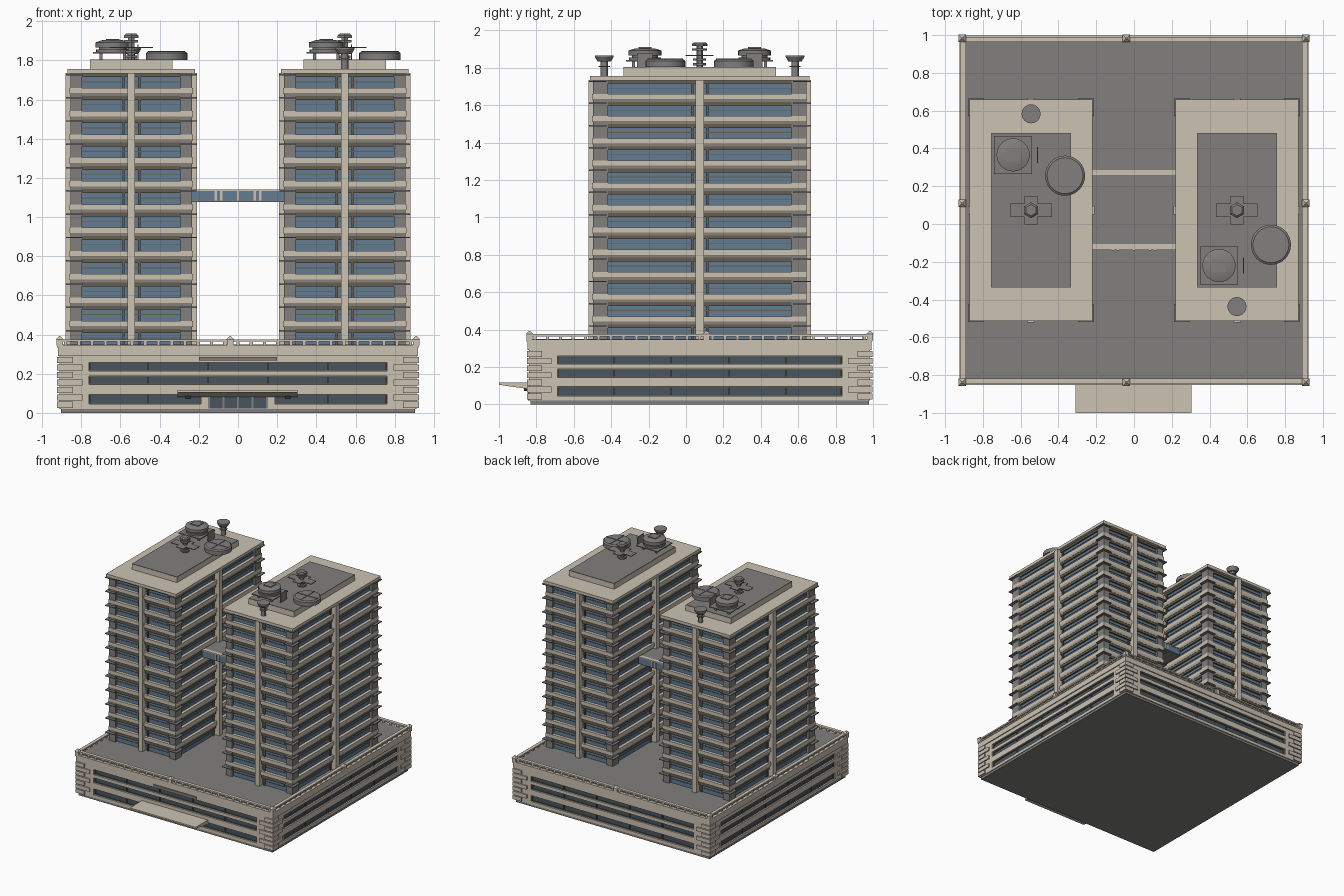
import bpy, bmesh, math
from mathutils import Matrix

if "Cube" in bpy.data.objects:
    bpy.data.objects.remove(bpy.data.objects["Cube"])


def material(name, r, g, b):
    m = bpy.data.materials.new(name)
    m.use_nodes = True
    m.diffuse_color = (r, g, b, 1)
    m.node_tree.nodes["Principled BSDF"].inputs["Base Color"].default_value = (r, g, b, 1)
    return m


CREAM = material("cream stone", 0.60, 0.54, 0.45)
GREY = material("roof grey", 0.22, 0.215, 0.205)
DARK = material("dark podium glass", 0.065, 0.09, 0.115)
BLUE = material("blue tower glass", 0.125, 0.2, 0.29)
FRAME = material("bronze frame", 0.13, 0.11, 0.08)
BLACK = material("black fitting", 0.03, 0.03, 0.03)

CY = 0.073          # building centre line in y
P = 0.912           # podium wall half width


class Part:
    """Collects simple solids into one named object."""
    def __init__(self, name, mat):
        self.name, self.mat, self.bm = name, mat, bmesh.new()

    def box(self, x0, x1, y0, y1, z0, z1, taper=0):
        """Axis-aligned box; taper pulls in the bottom edge."""
        v = bmesh.ops.create_cube(self.bm, size=1)["verts"]
        for p in v:
            t = taper if p.co.z < 0 else 0
            p.co = (x1 - t if p.co.x > 0 else x0 + t,
                    y1 - t if p.co.y > 0 else y0 + t,
                    z1 if p.co.z > 0 else z0)
        return v

    def slab(self, cx, cy, hx, hy, z0, z1, taper=0):
        return self.box(cx - hx, cx + hx, cy - hy, cy + hy, z0, z1, taper)

    def drum(self, cx, cy, r, z0, z1, r2=None, sides=24):
        bmesh.ops.create_cone(self.bm, cap_ends=True, segments=sides, radius1=r,
                              radius2=r if r2 is None else r2, depth=z1 - z0,
                              matrix=Matrix.Translation((cx, cy, (z0 + z1) / 2)))

    def around(self, a0, a1, d0, d1, z0, z1):
        """Box on each podium side: a runs along the side, d is distance outward."""
        for k in range(4):
            v = self.box(a0, a1, -d1, -d0, z0, z1)
            m = Matrix.Translation((0, CY, 0)) @ Matrix.Rotation(k * math.pi / 2, 4, 'Z')
            bmesh.ops.transform(self.bm, matrix=m, verts=v)

    def done(self, smooth=False):
        me = bpy.data.meshes.new(self.name)
        self.bm.to_mesh(me)
        self.bm.free()
        me.materials.append(self.mat)
        ob = bpy.data.objects.new(self.name, me)
        bpy.context.collection.objects.link(ob)
        if smooth:
            bpy.ops.object.select_all(action='DESELECT')
            ob.select_set(True)
            bpy.context.view_layer.objects.active = ob
            bpy.ops.object.shade_smooth_by_angle(angle=math.radians(30))


# Podium: plinth, glass core, and stone bands leaving three window slots
p = Part("podium_plinth", GREY)
p.slab(0, CY, 0.905, 0.905, 0, 0.022)
p.done()
p = Part("podium_glass", DARK)
p.slab(0, CY, 0.893, 0.893, 0.02, 0.3)
p.done()

SLOTS = [(0.045, 0.095), (0.145, 0.188), (0.215, 0.258)]
p = Part("podium_walls", CREAM)
z = 0.02
for lo, hi in SLOTS + [(0.34, 0.34)]:
    p.slab(0, CY, P, P, z, lo)
    z = hi
for sx in (-1, 1):
    for sy in (-1, 1):
        p.slab(sx * 0.836, CY + sy * 0.836, 0.076, 0.076, 0.021, 0.339)
    p.slab(sx * 0.17, CY - 0.9, 0.02, 0.012, 0.03, 0.12)
p.slab(0, CY, 0.92, 0.92, 0.29, 0.335)
p.slab(0, CY, 0.925, 0.925, 0.335, 0.346)
p.done()

# Alternating corner stones
p = Part("corner_quoins", CREAM)
for i in range(7):
    w = 0.13 if i % 2 else 0.08
    z = 0.026 + i * 0.038
    for s in (-1, 1):
        a = sorted((s * 0.923, s * (0.923 - w)))
        p.around(a[0], a[1], 0.85, 0.923, z, z + 0.031)
p.done()

p = Part("podium_window_frames", FRAME)
for lo, hi in SLOTS:
    for a in (-0.755, -0.46, -0.155, 0.155, 0.46, 0.755):
        p.around(a - 0.004, a + 0.004, 0.89, 0.902, lo, hi)
    p.around(-0.76, 0.76, 0.89, 0.9, lo, lo + 0.004)
    p.around(-0.76, 0.76, 0.89, 0.9, hi - 0.004, hi)
p.done()

p = Part("podium_roof", GREY)
p.slab(0, CY, 0.9, 0.9, 0.33, 0.349)
p.done()

# Roof balustrade
p = Part("balustrade", CREAM)
p.around(-0.92, 0.92, 0.89, 0.918, 0.364, 0.376)
for i in range(27):
    a = -0.88 + i * 0.0677
    p.around(a - 0.008, a + 0.008, 0.896, 0.912, 0.344, 0.366)
posts = [(sx * 0.91, CY + sy * 0.91) for sx in (-1, 1) for sy in (-1, 1)]
posts += [(-0.04, CY - 0.91), (-0.04, CY + 0.91), (-0.91, 0.11), (0.91, 0.11)]
for x, y in posts:
    p.slab(x, y, 0.016, 0.016, 0.344, 0.378)
    v = p.slab(x, y, 0.02, 0.02, 0.376, 0.392)
    for q in v:
        if q.co.z > 0.38:
            q.co.x, q.co.y = x + (q.co.x - x) * 0.2, y + (q.co.y - y) * 0.2
p.done()

# Entrance: wedge canopy, doors, lamps and a plain panel above
FY = CY - P
p = Part("entrance_canopy", CREAM)
for q in p.box(-0.31, 0.305, -1, FY + 0.01, 0.105, 0.117):
    if q.co.y > -0.9 and q.co.z < 0.11:
        q.co.z = 0.08
p.done()
p = Part("entrance_surround", GREY)
for x in (-0.148, -0.075, 0, 0.075, 0.148):
    p.slab(x, FY + 0.005, 0.005, 0.012, 0.022, 0.1)
p.slab(0, FY + 0.005, 0.15, 0.012, 0.088, 0.1)
p.slab(0, FY, 0.2, 0.008, 0.267, 0.285)
p.done()
p = Part("entrance_doors", DARK)
p.box(-0.145, 0.145, FY - 0.003, FY + 0.004, 0.022, 0.09)
p.done()
p = Part("entrance_lamps", BLACK)
for x in (-0.255, 0.255):
    p.slab(x, FY - 0.012, 0.014, 0.014, 0.072, 0.1)
p.done()

# Towers
HX, HY, TOP, PITCH, FLOORS = 0.315, 0.575, 1.735, 0.119, 12
CORNERS = [(sx, sy) for sx in (-1, 1) for sy in (-1, 1)]


def tower(side, cx, m):
    """One tower; m mirrors the rooftop plant front to back."""
    heads = [TOP] + [1.618 - PITCH * k for k in range(FLOORS - 1)]

    p = Part(side + "_tower_glass", BLUE)
    p.slab(cx, CY, HX - 0.025, HY - 0.025, 0.34, TOP)
    p.done()

    p = Part(side + "_tower_window_frames", FRAME)
    for h in heads:
        p.slab(cx, CY, HX - 0.012, HY - 0.012, h - 0.02, h)
        p.slab(cx, CY, HX - 0.021, HY - 0.021, h - 0.047, h - 0.043)
    for s in (-1, 1):
        for a in (-0.04, 0.04):
            p.slab(cx + a, CY + s * (HY - 0.025), 0.006, 0.01, 0.34, TOP)
            p.slab(cx + s * (HX - 0.025), CY + a, 0.01, 0.006, 0.34, TOP)
    p.done()

    p = Part(side + "_tower_corners", GREY)
    for sx, sy in CORNERS:
        p.slab(cx + sx * (HX - 0.034), CY + sy * (HY - 0.045), 0.03, 0.04, 0.34, TOP)
        for h in heads:
            p.slab(cx + sx * (HX - 0.024), CY + sy * (HY - 0.03), 0.042, 0.047, h - 0.012, h - 0.005)
    p.done()

    p = Part(side + "_tower_spandrels", CREAM)
    for h in heads[1:]:
        p.slab(cx, CY, HX, HY, h + 0.015, h + 0.042)
        p.slab(cx, CY, HX, HY, h, h + 0.015, 0.01)
    p.done()

    p = Part(side + "_tower_pilasters", CREAM)
    for s in (-1, 1):
        p.slab(cx, CY + s * (HY - 0.005), 0.019, 0.025, 0.34, TOP)
        p.slab(cx + s * (HX - 0.005), CY, 0.025, 0.022, 0.34, TOP)
    p.done()

    p = Part(side + "_tower_roof", CREAM)
    p.slab(cx, CY, 0.326, 0.587, TOP - 0.002, 1.757)
    p.slab(cx, CY, 0.211, 0.408, 1.755, 1.801)
    p.done()
    p = Part(side + "_tower_roof_deck", GREY)
    p.slab(cx, CY, 0.21, 0.407, 1.8, 1.805)
    p.done()

    # Cooling unit on a legged frame, with a thin panel beside it
    x, y = cx - 0.095, CY + m * 0.293
    p = Part(side + "_cooling_unit", GREY)
    p.slab(x, y, 0.1, 0.1, 1.834, 1.842)
    for sx, sy in CORNERS:
        p.slab(x + sx * 0.06, y + sy * 0.06, 0.008, 0.008, 1.8, 1.836)
    p.drum(x, y, 0.085, 1.842, 1.855)
    p.drum(x, y, 0.07, 1.855, 1.866)
    p.drum(x, y, 0.088, 1.866, 1.892)
    p.drum(x, y, 0.088, 1.892, 1.904, 0.05)
    p.slab(x, y, 0.035, 0.035, 1.9, 1.91)
    p.slab(cx + 0.035, y, 0.003, 0.042, 1.8, 1.88)
    p.done(True)

    # Wide low fan with crossed ribs
    x, y = cx + 0.18, CY + m * 0.183
    p = Part(side + "_roof_fan", GREY)
    p.drum(x, y, 0.106, 1.803, 1.837, sides=32)
    p.drum(x, y, 0.106, 1.837, 1.845, 0.095, sides=32)
    p.slab(x, y, 0.095, 0.004, 1.84, 1.849)
    p.slab(x, y, 0.004, 0.095, 1.84, 1.849)
    p.done(True)

    # Small vent stack
    x, y = cx, CY + m * 0.51
    p = Part(side + "_vent_stack", GREY)
    p.drum(x, y, 0.02, 1.756, 1.85, sides=12)
    p.drum(x, y, 0.03, 1.803, 1.81)
    p.drum(x, y, 0.035, 1.832, 1.858, 0.05)
    p.drum(x, y, 0.05, 1.858, 1.866)
    p.done(True)

    # Central mast with crossed arms and hexagonal caps
    p = Part(side + "_roof_mast", GREY)
    p.drum(cx, CY, 0.018, 1.8, 1.93, sides=6)
    for z, r in ((1.812, 0.035), (1.838, 0.035), (1.892, 0.04), (1.915, 0.042)):
        p.drum(cx, CY, r, z, z + 0.012, sides=6)
    p.drum(cx, CY, 0.042, 1.927, 1.936, 0.03, sides=6)
    p.slab(cx, CY, 0.11, 0.035, 1.862, 1.868)
    p.slab(cx, CY, 0.035, 0.075, 1.862, 1.868)
    p.done()


tower("right", -0.545, 1)
tower("left", 0.545, -1)

# Skybridge between the towers
p = Part("skybridge_glass", BLUE)
p.box(-0.24, 0.24, -0.135, 0.288, 1.084, 1.136)
p.done()
p = Part("skybridge_deck", GREY)
p.box(-0.24, 0.24, -0.132, 0.285, 1.078, 1.085)
p.box(-0.24, 0.24, -0.105, 0.26, 1.134, 1.139)
p.done()
p = Part("skybridge_trim", CREAM)
for y in (-0.122, 0.275):
    p.box(-0.24, 0.24, y - 0.016, y + 0.016, 1.134, 1.141)
for y in (-0.135, 0.288):
    for x in (-0.113, -0.085, 0, 0.085, 0.113):
        p.slab(x, y, 0.006, 0.004, 1.084, 1.136)
p.done()
